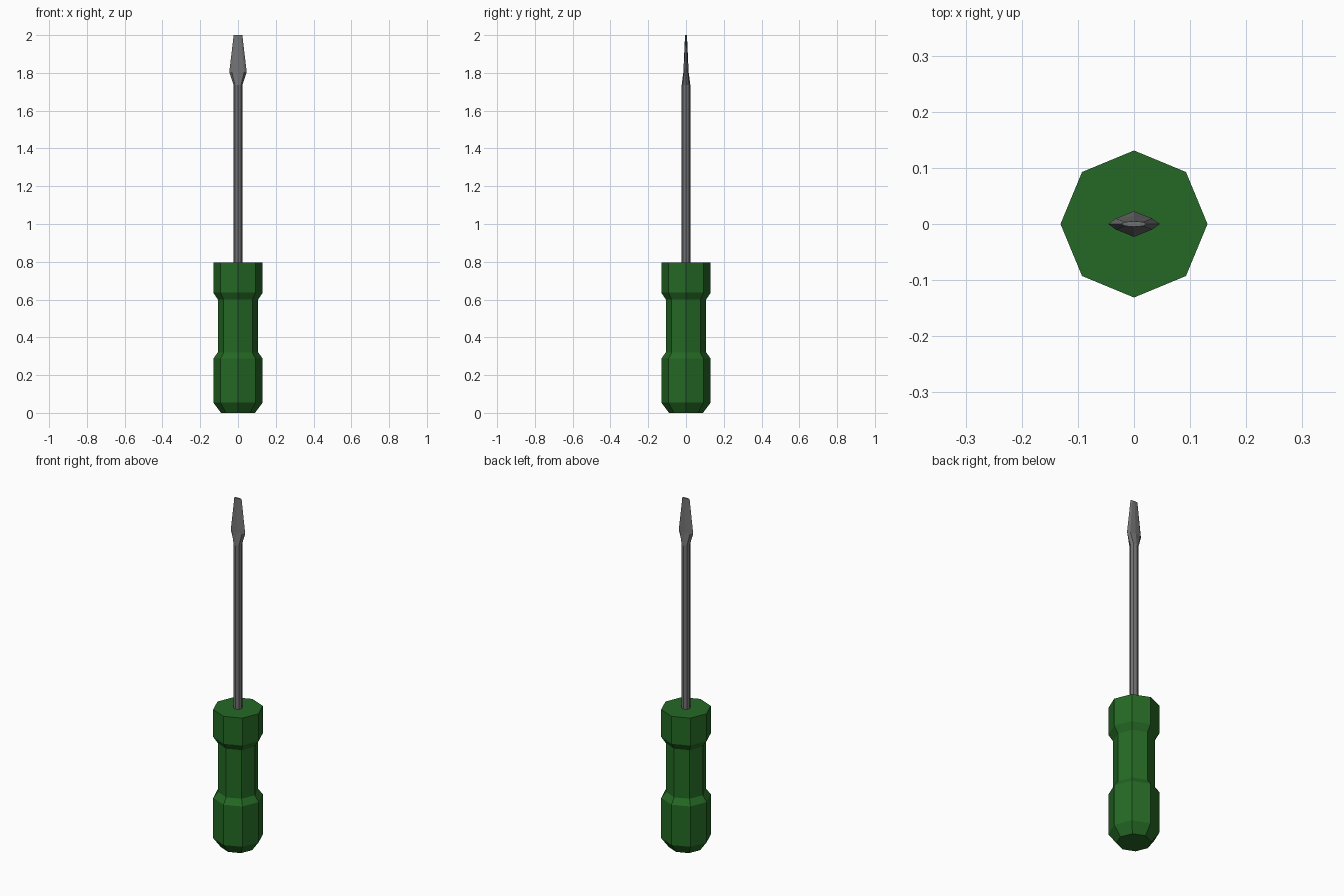
import bpy
import bmesh
from math import cos, sin, tau

cube = bpy.data.objects.get("Cube")
if cube:
    bpy.data.objects.remove(cube, do_unlink=True)

SIDES = 8


def material(name, color):
    mat = bpy.data.materials.new(name)
    mat.use_nodes = True
    mat.diffuse_color = color
    mat.node_tree.nodes["Principled BSDF"].inputs["Base Color"].default_value = color
    return mat


def loft(name, rings, mat):
    """Closed eight-sided solid through rings of (height, x radius, y radius)."""
    bm = bmesh.new()
    loops = []
    for z, rx, ry in rings:
        loops.append([bm.verts.new((rx * cos(tau * i / SIDES), ry * sin(tau * i / SIDES), z))
                      for i in range(SIDES)])
    for low, high in zip(loops, loops[1:]):
        for i in range(SIDES):
            j = (i + 1) % SIDES
            bm.faces.new((low[i], low[j], high[j], high[i]))
    bm.faces.new(reversed(loops[0]))
    bm.faces.new(loops[-1])
    bmesh.ops.recalc_face_normals(bm, faces=bm.faces)
    mesh = bpy.data.meshes.new(name)
    bm.to_mesh(mesh)
    bm.free()
    mesh.materials.append(mat)
    obj = bpy.data.objects.new(name, mesh)
    bpy.context.collection.objects.link(obj)
    return obj


green = material("handle green", (0.018, 0.14, 0.018, 1))
steel = material("steel grey", (0.17, 0.17, 0.17, 1))

# Grip with a chamfered butt and a narrower waist
handle_profile = [(0, 0.09), (0.055, 0.131), (0.287, 0.131), (0.32, 0.107),
                  (0.6, 0.107), (0.637, 0.131), (0.795, 0.131)]
loft("handle", [(z, r, r) for z, r in handle_profile], green)

# Shaft flaring into a flat blade
loft("shaft_and_blade", [(0.78, 0.023, 0.023), (1.735, 0.023, 0.023),
                         (1.805, 0.046, 0.014), (2.0, 0.023, 0.005)], steel)
